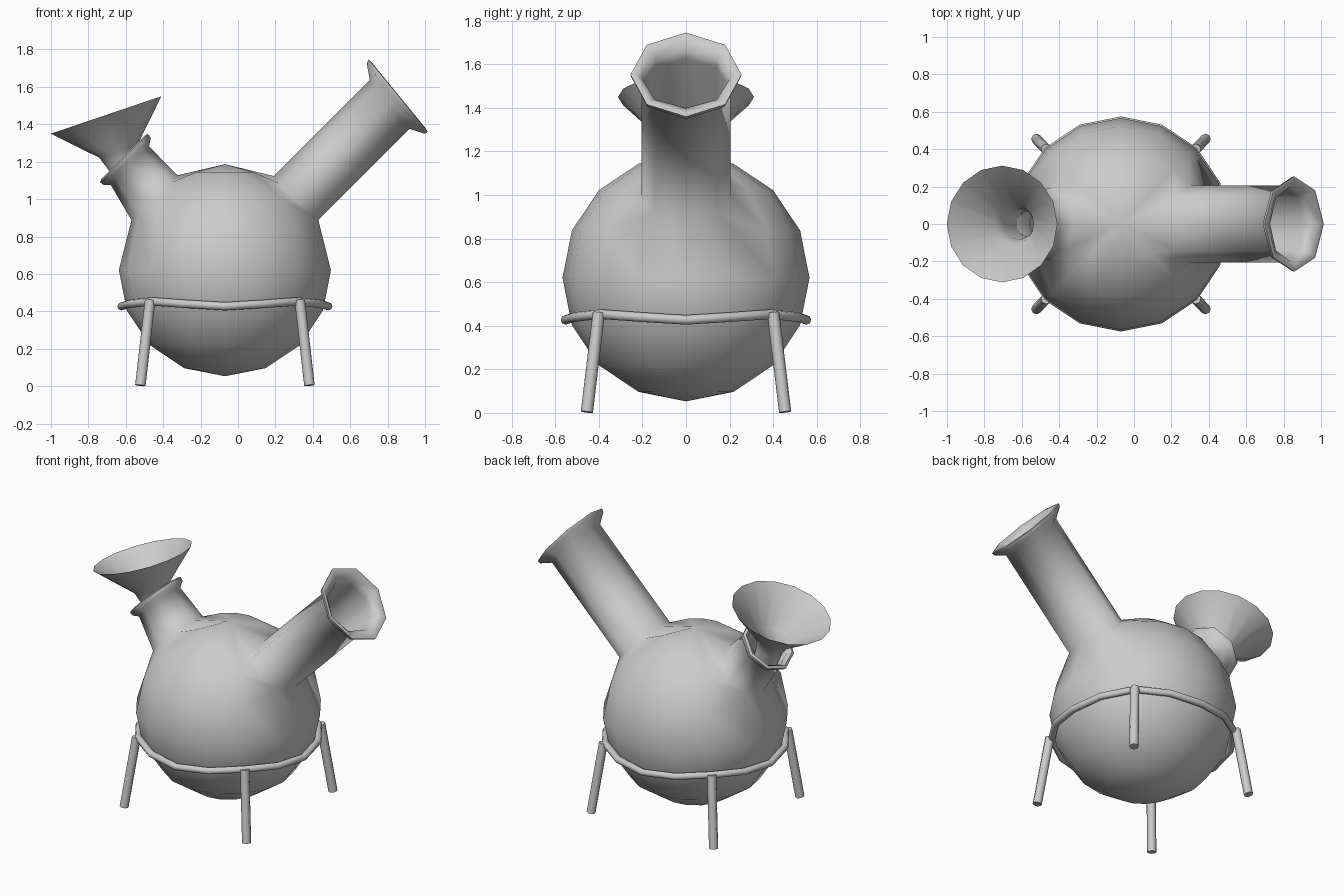
import bpy, bmesh
from math import sin, cos, pi, sqrt, atan2, radians
from mathutils import Vector

if "Cube" in bpy.data.objects:
    bpy.data.objects.remove(bpy.data.objects["Cube"])

C = Vector((-0.07, 0, 0.62))   # centre of the flask bulb
R = 0.567
Y = Vector((0, 1, 0))


def finish(name, bm):
    bmesh.ops.recalc_face_normals(bm, faces=bm.faces)
    me = bpy.data.meshes.new(name)
    bm.to_mesh(me)
    bm.free()
    ob = bpy.data.objects.new(name, me)
    bpy.context.collection.objects.link(ob)
    bpy.ops.object.select_all(action='DESELECT')
    ob.select_set(True)
    bpy.context.view_layer.objects.active = ob
    bpy.ops.object.shade_smooth_by_angle(angle=radians(60))
    return ob


def skin(bm, a, b):
    for i in range(len(a)):
        j = (i + 1) % len(a)
        bm.faces.new((a[i], a[j], b[j], b[i]))


def add_neck(bm, side, base, rings):
    """Open a 2x2 patch of the bulb and pull an eight-sided neck out of it.
    Ring: distance along axis, sideways shift, half height, half width, tilt."""
    d = Vector((side, 0, 1)).normalized()
    u = Vector((-side, 0, 1)).normalized()
    patch = [f for f in bm.faces
             if f.calc_center_median().normalized().dot(d) > cos(radians(18))]
    verts = {v for f in patch for v in f.verts}
    verts.remove(max(verts, key=lambda v: v.co.dot(d)))
    edge = sorted(verts, key=lambda v: (atan2(v.co.dot(u), v.co.y) + pi / 8) % (2 * pi))
    bmesh.ops.delete(bm, geom=patch, context='FACES')
    shift, h, w = base
    for k, v in enumerate(edge):
        p, y = shift + h * sin(k * pi / 4), w * cos(k * pi / 4)
        v.co = u * p + Y * y + d * sqrt(R * R - p * p - y * y)
    prev = edge
    for t, shift, h, w, tilt in rings:
        cur = []
        for k in range(8):
            p = h * sin(k * pi / 4)
            cur.append(bm.verts.new(d * (t + tilt * p) + u * (p + shift)
                                    + Y * w * cos(k * pi / 4)))
        skin(bm, prev, cur)
        prev = cur


# flask: round bulb with a long neck and a short neck, both with flared lips
bm = bmesh.new()
bmesh.ops.create_uvsphere(bm, u_segments=16, v_segments=8, radius=R)
add_neck(bm, 1, (0.004, 0.168, 0.205), [
    (1.25, 0.004, 0.168, 0.205, 0.1),
    (1.295, 0.004, 0.243, 0.25, 0.1),
    (1.315, 0.004, 0.248, 0.255, 0.1),
    (1.318, 0.004, 0.225, 0.235, 0.1),
    (1.285, 0.004, 0.17, 0.2, 0.1),
    (1.24, 0.004, 0.16, 0.197, 0.1),
    (0.54, 0.004, 0.16, 0.197, 0)])
add_neck(bm, -1, (0.008, 0.172, 0.195), [
    (0.755, 0.036, 0.145, 0.16, 0),
    (0.78, 0.042, 0.178, 0.19, 0),
    (0.805, 0.042, 0.182, 0.195, 0),
    (0.812, 0.042, 0.165, 0.175, 0),
    (0.785, 0.04, 0.142, 0.152, 0),
    (0.54, 0.008, 0.16, 0.18, 0)])
finish("flask", bm).location = C

# funnel resting in the short neck
bm = bmesh.new()
axis = Vector((-0.321, 0, 0.947)).normalized()
across = Vector((axis.z, 0, -axis.x))
centre = Vector((-0.705, 0, 1.45))
prev = None
for t, r in [(0, 0.312), (-0.205, 0.108), (-0.28, 0.083), (-0.45, 0.07)]:
    cur = [bm.verts.new(centre + axis * t + across * r * cos(k * pi / 8)
                        + Y * r * sin(k * pi / 8)) for k in range(16)]
    if prev:
        skin(bm, prev, cur)
    prev = cur
finish("funnel", bm)


def rod(name, pts, radius, cyclic=False):
    cu = bpy.data.curves.new(name, 'CURVE')
    cu.dimensions = '3D'
    cu.bevel_depth = radius
    cu.bevel_resolution = 2
    cu.use_fill_caps = True
    sp = cu.splines.new('POLY')
    sp.points.add(len(pts) - 1)
    for p, co in zip(sp.points, pts):
        p.co = (*co, 1)
    sp.use_cyclic_u = cyclic
    ob = bpy.data.objects.new(name, cu)
    ob.location = (C.x, 0, 0)
    bpy.context.collection.objects.link(ob)


# stand: ring that rises at the legs, and four splayed legs
angles = [k * pi / 8 for k in range(16)]
rod("stand_ring", [(0.553 * cos(a), 0.553 * sin(a), 0.44 - 0.013 * cos(4 * a))
                   for a in angles], 0.022, True)
for sx, sn in ((-1, "left"), (1, "right")):
    for sy, yn in ((-1, "front"), (1, "back")):
        rod(f"{yn}_{sn}_leg", [(0.4 * sx, 0.4 * sy, 0.46),
                               (0.452 * sx, 0.455 * sy, 0.004)], 0.028)
